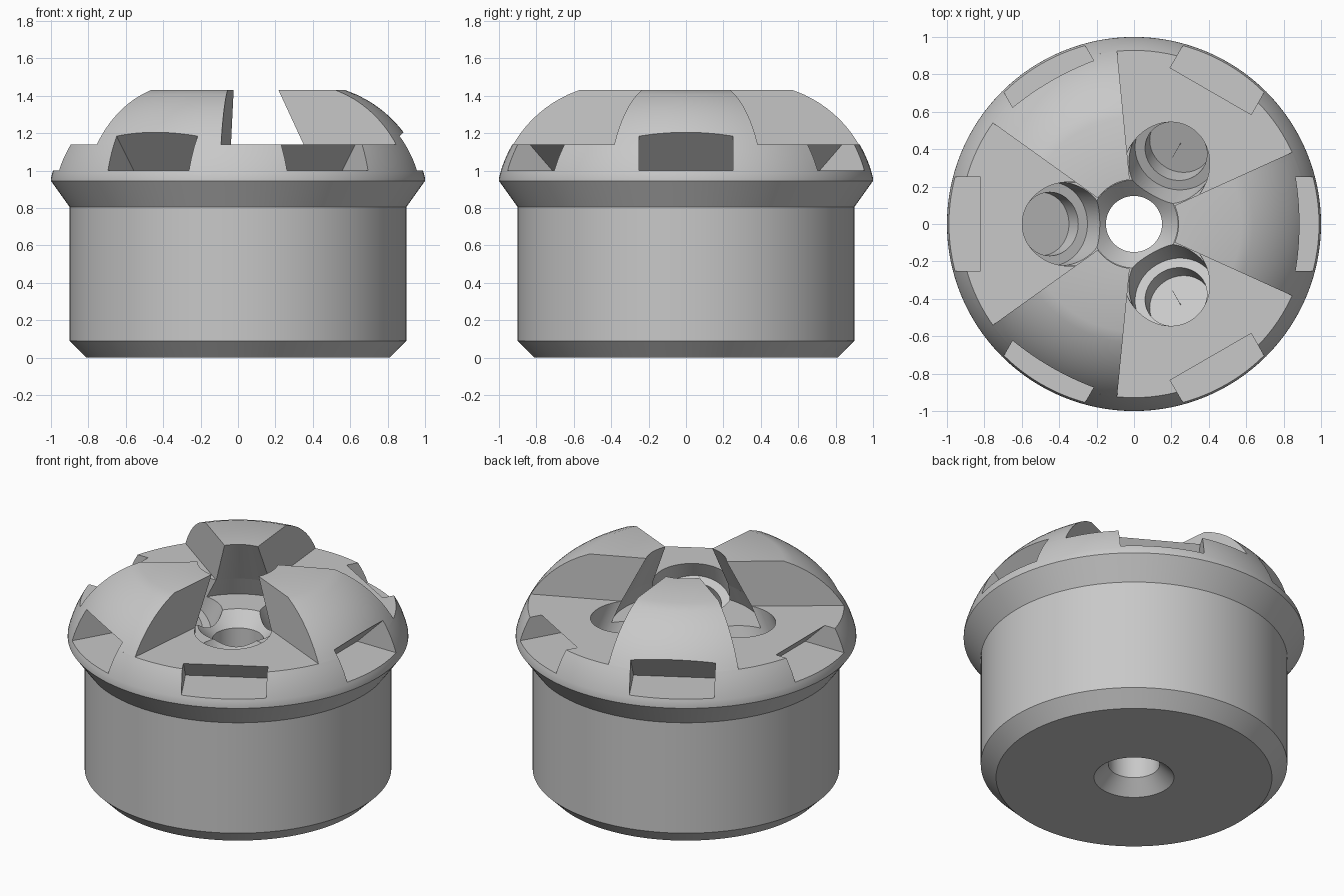
import bpy, bmesh
from math import radians, sin, cos, sqrt, pi, tau
from mathutils import Matrix, Vector

if "Cube" in bpy.data.objects:
    bpy.data.objects.remove(bpy.data.objects["Cube"])

steel = bpy.data.materials.new("plain grey")
steel.use_nodes = True
grey = (0.58, 0.58, 0.58, 1)
steel.diffuse_color = grey
steel.node_tree.nodes["Principled BSDF"].inputs["Base Color"].default_value = grey

RIM_Z, FLOOR_Z, TOP_Z = 0.945, 1.14, 1.43
SLOT_ANGLES = (60, 180, 300)
BLADE_ANGLES = (0, 120, 240)
BLADE_HALF = 24.4


def finish(name, bm):
    bmesh.ops.recalc_face_normals(bm, faces=bm.faces)
    mesh = bpy.data.meshes.new(name)
    bm.to_mesh(mesh)
    bm.free()
    ob = bpy.data.objects.new(name, mesh)
    bpy.context.collection.objects.link(ob)
    mesh.materials.append(steel)
    return ob


def lathe(name, profile, start=0.0, sweep=360.0, steps=128):
    """Turn a closed (radius, z) profile about the z axis."""
    full = sweep == 360.0
    bm = bmesh.new()
    rings = []
    for i in range(steps if full else steps + 1):
        a = radians(start + sweep * i / steps)
        rings.append([bm.verts.new((r * cos(a), r * sin(a), z)) for r, z in profile])
    n = len(profile)
    for i in range(steps):
        a, b = rings[i], rings[(i + 1) % len(rings)]
        for j in range(n):
            k = (j + 1) % n
            bm.faces.new((a[j], b[j], b[k], a[k]))
    if not full:
        bm.faces.new(rings[0])
        bm.faces.new(rings[-1])
    return finish(name, bm)


def cut(ob, cutter):
    mod = ob.modifiers.new("cut", 'BOOLEAN')
    mod.operation = 'DIFFERENCE'
    mod.solver = 'EXACT'
    mod.object = cutter
    bpy.context.view_layer.objects.active = ob
    bpy.ops.object.modifier_apply(modifier=mod.name)


def dome(z0, z1, steps):
    """Points on the rounded crown, from z0 up to z1."""
    pts = []
    for i in range(steps + 1):
        z = z0 + (z1 - z0) * i / steps
        pts.append((0.36 + sqrt(0.658 ** 2 - (z - 0.808) ** 2), z))
    return pts


def notch_cutter(angle):
    """Undercut wedge: flat floor with a ceiling rising outward."""
    bm = bmesh.new()
    sides = [[bm.verts.new((x, y, z)) for x, z in ((0.68, 1.0), (1.2, 1.0), (1.2, 1.52))]
             for y in (-0.25, 0.25)]
    bm.faces.new(sides[0])
    bm.faces.new(sides[1])
    for j in range(3):
        k = (j + 1) % 3
        bm.faces.new((sides[0][j], sides[0][k], sides[1][k], sides[1][j]))
    bm.transform(Matrix.Rotation(radians(angle), 4, 'Z'))
    return finish("notch_cutter", bm)


def bore_cutter(angle):
    """Stepped bore, leaning outward as it goes down."""
    place = (Matrix.Rotation(radians(angle), 4, 'Z')
             @ Matrix.Translation((0.345, 0, FLOOR_Z))
             @ Matrix.Rotation(radians(-27), 4, 'Y'))
    ob = lathe("bore_cutter", [(0.001, 0.3), (0.225, 0.3), (0.225, -0.23),
                               (0.17, -0.23), (0.17, -0.34), (0.001, -0.34)], steps=64)
    bm = bmesh.new()
    bm.from_mesh(ob.data)
    # close the thin core so the cutter is solid
    bmesh.ops.remove_doubles(bm, verts=bm.verts, dist=0.0015)
    bmesh.ops.dissolve_degenerate(bm, edges=bm.edges, dist=0.0001)
    bm.transform(place)
    bmesh.ops.recalc_face_normals(bm, faces=bm.faces)
    bm.to_mesh(ob.data)
    bm.free()
    return ob


# Turned body with a through hole and a flared pocket under the blades
body = lathe("body", [(0.15, 0.085), (0.235, 0), (0.81, 0), (0.9, 0.09), (0.9, 0.805),
                      (1.0, RIM_Z)] + dome(0.965, FLOOR_Z, 8)
             + [(0.385, FLOOR_Z), (0.44, 1.015), (0.235, 1.015), (0.15, 0.93)])

# Three crown blades with a leaning inner face
blades = [lathe(f"blade_{i + 1}", [(0.385, FLOOR_Z)] + dome(FLOOR_Z, TOP_Z, 12)
                + [(0.238, TOP_Z)], a - BLADE_HALF, 2 * BLADE_HALF, 20)
          for i, a in enumerate(BLADE_ANGLES)]

# Cuts: angled bores in the slots, notches all round the rim
cutters = []
for a in SLOT_ANGLES:
    bore, notch = bore_cutter(a), notch_cutter(a)
    cut(body, bore)
    cut(body, notch)
    cutters += [bore, notch]
for a, blade in zip(BLADE_ANGLES, blades):
    notch = notch_cutter(a)
    cut(body, notch)
    cut(blade, notch)
    cutters.append(notch)
for c in cutters:
    bpy.data.objects.remove(c)

# Smooth turned surfaces, crisp edges
for ob in [body] + blades:
    bpy.ops.object.select_all(action='DESELECT')
    ob.select_set(True)
    bpy.context.view_layer.objects.active = ob
    bpy.ops.object.shade_smooth_by_angle(angle=radians(25))
